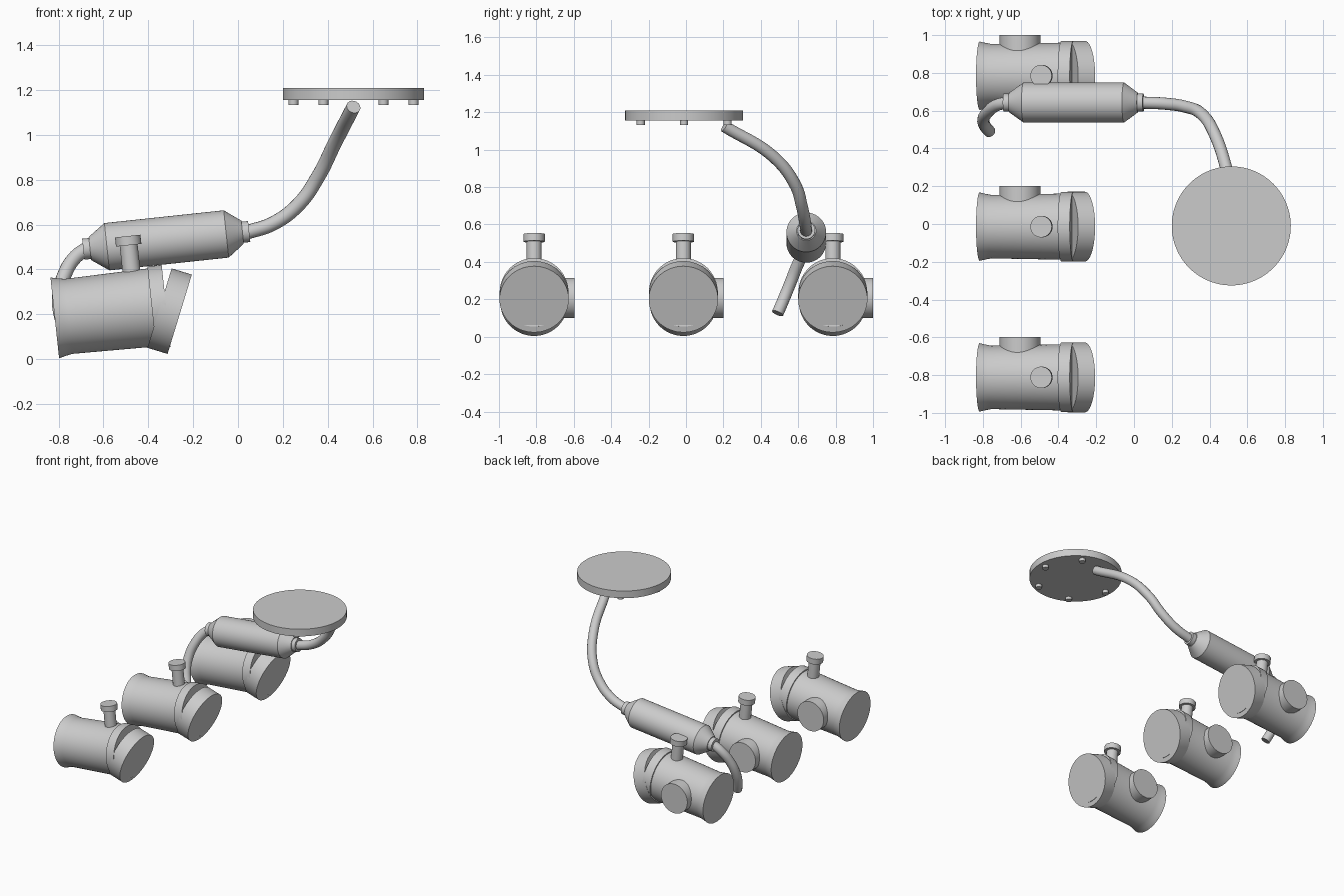
import bpy, bmesh
from math import cos, sin, pi, radians
from mathutils import Vector

cube = bpy.data.objects.get("Cube")
if cube:
    bpy.data.objects.remove(cube, do_unlink=True)

grey = bpy.data.materials.new("light_grey")
grey.use_nodes = True
grey.diffuse_color = (0.6, 0.6, 0.6, 1)
grey.node_tree.nodes["Principled BSDF"].inputs["Base Color"].default_value = (0.6, 0.6, 0.6, 1)


def finish(ob):
    """Apply the material and smooth shading with sharp edges."""
    ob.data.materials.clear()
    ob.data.materials.append(grey)
    bpy.ops.object.select_all(action="DESELECT")
    ob.select_set(True)
    bpy.context.view_layer.objects.active = ob
    bpy.ops.object.shade_smooth_by_angle(angle=radians(25))


def lathe(name, origin, axis, profile, sides=64):
    """Closed solid turned around an axis; profile is (distance along axis, radius)."""
    bm = bmesh.new()
    turn = Vector(axis).to_track_quat("Z", "Y")
    rings = []
    for d, r in profile:
        ring = []
        for i in range(sides):
            a = 2 * pi * i / sides
            ring.append(bm.verts.new(turn @ Vector((r * cos(a), r * sin(a), d)) + Vector(origin)))
        rings.append(ring)
    for low, high in zip(rings, rings[1:]):
        for i in range(sides):
            j = (i + 1) % sides
            bm.faces.new((low[i], low[j], high[j], high[i]))
    bm.faces.new(rings[0][::-1])
    bm.faces.new(rings[-1])
    mesh = bpy.data.meshes.new(name)
    bm.to_mesh(mesh)
    bm.free()
    ob = bpy.data.objects.new(name, mesh)
    bpy.context.collection.objects.link(ob)
    finish(ob)


def pipe(name, points, radius):
    """Smooth round tube through the points."""
    curve = bpy.data.curves.new(name, "CURVE")
    curve.dimensions = "3D"
    curve.bevel_depth = radius
    curve.bevel_resolution = 6
    curve.resolution_u = 8
    curve.use_fill_caps = True
    spline = curve.splines.new("BEZIER")
    spline.bezier_points.add(len(points) - 1)
    for bp, p in zip(spline.bezier_points, points):
        bp.co = p
        bp.handle_left_type = bp.handle_right_type = "AUTO"
    ob = bpy.data.objects.new(name, curve)
    bpy.context.collection.objects.link(ob)
    bpy.ops.object.select_all(action="DESELECT")
    ob.select_set(True)
    bpy.context.view_layer.objects.active = ob
    bpy.ops.object.convert(target="MESH")
    finish(bpy.context.view_layer.objects.active)


# Round plate with a ring of bolts underneath
plate = Vector((0.515, -0.01, 1.155))
lathe("top_plate", plate, (0, 0, 1), [(0, 0.315), (0.053, 0.315)], 96)
for i in range(6):
    a = i * pi / 3
    offset = Vector((0.268 * cos(a), 0.268 * sin(a), -0.022))
    lathe(f"plate_bolt_{i + 1}", plate + offset, (0, 0, 1), [(0, 0.022), (0.03, 0.022)], 24)

# Silencer drum with coned ends and collars
tilt = radians(6.1)
along = Vector((cos(tilt), 0, sin(tilt)))
up = Vector((-sin(tilt), 0, cos(tilt)))
lathe("silencer", (-0.69, 0.643, 0.49), along,
      [(0, 0.047), (0.03, 0.047), (0.03, 0.052), (0.106, 0.106),
       (0.641, 0.106), (0.714, 0.052), (0.714, 0.047), (0.744, 0.047)])

# Pipes at both ends of the silencer
pipe("inlet_pipe", [(0.03, 0.643, 0.562), (0.163, 0.637, 0.608), (0.275, 0.62, 0.695),
                    (0.355, 0.585, 0.81), (0.43, 0.47, 0.96), (0.515, 0.205, 1.125)], 0.032)
pipe("outlet_pipe", [(-0.67, 0.643, 0.495), (-0.725, 0.63, 0.455), (-0.772, 0.595, 0.38),
                     (-0.797, 0.555, 0.28), (-0.79, 0.52, 0.195), (-0.765, 0.49, 0.125)], 0.032)

# Three identical canisters in a row
lid_axis = Vector((cos(radians(17)), 0, -sin(radians(17))))
for n, y in enumerate((-0.812, -0.014, 0.785), 1):
    base = Vector((-0.817, y, 0.184))
    lathe(f"canister_body_{n}", base, along,
          [(0, 0.181), (0.03, 0.174), (0.062, 0.168), (0.44, 0.175)])
    lathe(f"canister_collar_{n}", base, along, [(0.435, 0.184), (0.499, 0.184)])
    lathe(f"canister_lid_{n}", (-0.26, y, 0.2), lid_axis, [(-0.094, 0.185), (0, 0.185)])
    neck = base + along * 0.362
    lathe(f"filler_neck_{n}", neck, up, [(0.1, 0.04), (0.3, 0.04)], 32)
    lathe(f"filler_cap_{n}", neck, up, [(0.287, 0.057), (0.328, 0.057)], 32)
    lathe(f"side_port_{n}", base + along * 0.215, (0, 1, 0), [(0.05, 0.108), (0.215, 0.108)], 48)
